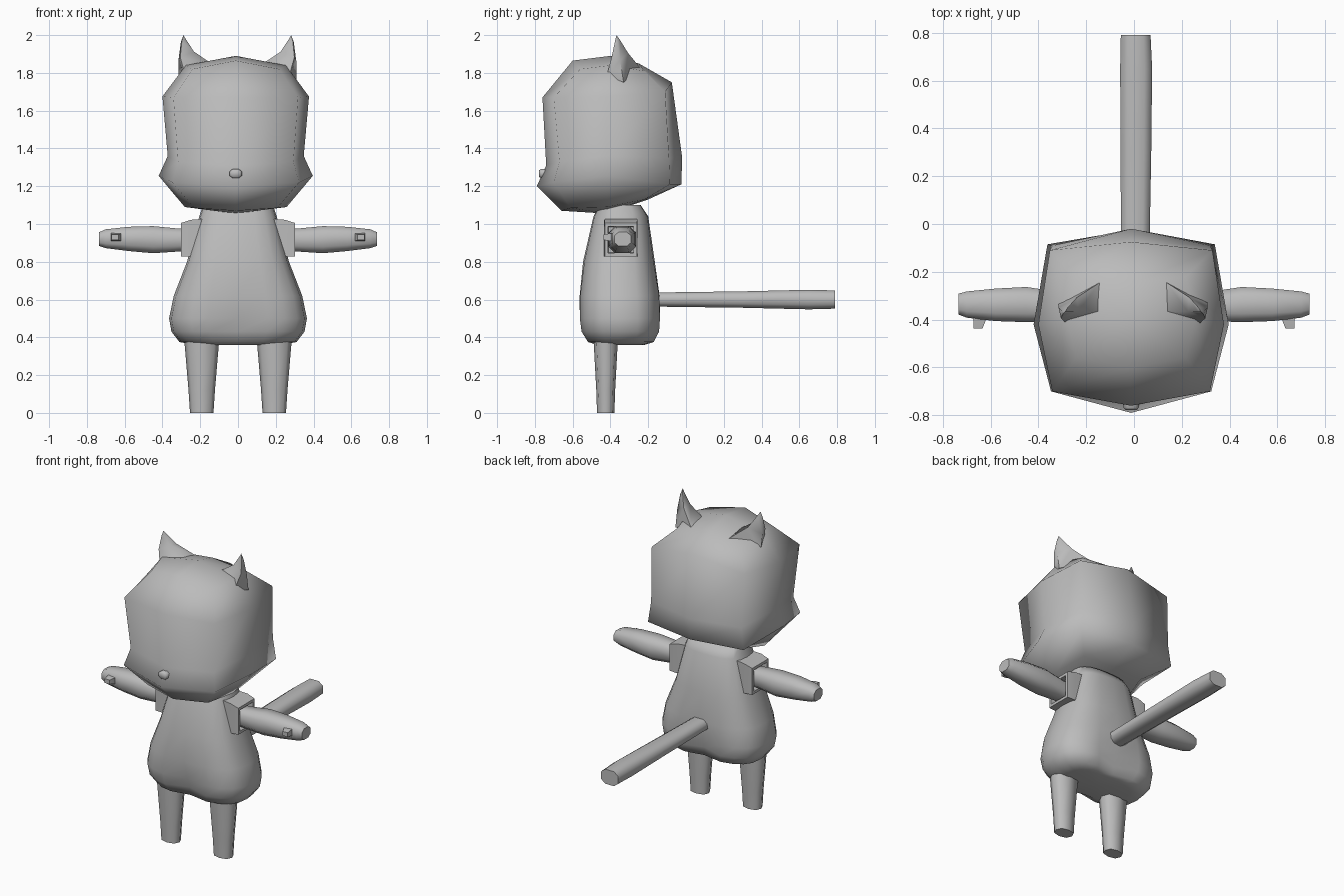
import bpy, bmesh, math
from mathutils import Vector

if "Cube" in bpy.data.objects:
    bpy.data.objects.remove(bpy.data.objects["Cube"])

mat = bpy.data.materials.new("plain grey")
mat.diffuse_color = (0.5, 0.5, 0.5, 1)
mat.use_nodes = True
mat.node_tree.nodes["Principled BSDF"].inputs["Base Color"].default_value = mat.diffuse_color


def loft(name, rings, start=None, end=None, angle=60):
    """Skin equal-length rings of points; ends close with a pole or a flat cap."""
    bm = bmesh.new()
    loops = [[bm.verts.new(p) for p in r] for r in rings]
    n = len(loops[0])
    for a, b in zip(loops, loops[1:]):
        for i in range(n):
            j = (i + 1) % n
            bm.faces.new((a[i], a[j], b[j], b[i]))
    for loop, pole in ((loops[0], start), (loops[-1], end)):
        if pole is None:
            bm.faces.new(loop)
        else:
            v = bm.verts.new(pole)
            for i in range(n):
                bm.faces.new((loop[i], loop[(i + 1) % n], v))
    bmesh.ops.recalc_face_normals(bm, faces=bm.faces[:])
    me = bpy.data.meshes.new(name)
    bm.to_mesh(me)
    bm.free()
    me.materials.append(mat)
    for p in me.polygons:
        p.use_smooth = True
    me.set_sharp_from_angle(angle=math.radians(angle))
    ob = bpy.data.objects.new(name, me)
    bpy.context.collection.objects.link(ob)
    return ob


def oval(n, ru, rv, power=1.0, turn=0.0):
    """Points of a rounded oval; a power below 1 makes it boxier."""
    pts = []
    for i in range(n):
        a = 2 * math.pi * i / n + turn
        c, s = math.cos(a), math.sin(a)
        pts.append((ru * math.copysign(abs(c) ** power, c),
                    rv * math.copysign(abs(s) ** power, s)))
    return pts


# Head: half rings from front middle round to back middle, then mirrored
HX = -0.012
half_rings = [
    [(0, -.66, 1.07), (.22, -.61, 1.085), (.27, -.42, 1.09), (.22, -.22, 1.13), (0, -.20, 1.13)],
    [(0, -.79, 1.20), (.335, -.70, 1.22), (.408, -.42, 1.255), (.35, -.085, 1.21), (0, -.025, 1.21)],
    [(0, -.74, 1.31), (.305, -.67, 1.33), (.36, -.42, 1.36), (.33, -.09, 1.35), (0, -.02, 1.35)],
    [(0, -.76, 1.67), (.33, -.70, 1.67), (.388, -.42, 1.675), (.34, -.11, 1.70), (0, -.075, 1.75)],
    [(0, -.60, 1.865), (.23, -.56, 1.82), (.265, -.40, 1.84), (.23, -.22, 1.81), (0, -.25, 1.85)],
]
head = []
for h in half_rings:
    full = h + [(-x, y, z) for x, y, z in h[3:0:-1]]
    head.append([(x + HX, y, z) for x, y, z in full])
loft("head", head, (HX, -.42, 1.055), (HX, -.40, 1.89), 75)

# Nose
nose = [[(HX + u, y, 1.267 + v) for u, v in oval(8, r * .034, r * .026, .8, math.pi / 8)]
        for y, r in ((-.735, 1), (-.768, 1), (-.777, .75))]
loft("nose", nose)

# Body: height, half width, front, back, crease depth at the middle
body = []
for z, hx, yf, yb, dent in (
        (.36, .22, -.47, -.22, 0), (.375, .31, -.525, -.165, .03), (.43, .352, -.56, -.135, .055),
        (.50, .365, -.57, -.13, .04), (.62, .34, -.568, -.135, .005), (.80, .27, -.545, -.165, 0),
        (1.04, .205, -.49, -.20, 0), (1.10, .185, -.46, -.24, 0)):
    ring = []
    for u, v in oval(20, hx, (yb - yf) / 2, .72):
        if abs(u) < .02:
            v -= math.copysign(dent, v)
        ring.append((u, (yf + yb) / 2 + v, z))
    body.append(ring)
loft("body", body, (0, -.35, .375))

# Tail
tail = [[(cx + u, y, .60 + v) for u, v in oval(8, rx, rz, .75, math.pi / 8)]
        for y, cx, rx, rz in ((-.25, .005, .063, .040), (-.13, .005, .063, .040),
                              (.30, .008, .068, .046), (.65, .009, .071, .055),
                              (.79, .007, .066, .051))]
loft("tail", tail)

for s, side in ((-1, "left"), (1, "right")):
    # Leg
    leg = [[(s * .192 + u, -.425 + v, z) for u, v in oval(8, rx, ry, .8)]
           for z, rx, ry in ((0, .062, .046), (.12, .07, .05), (.38, .092, .064), (.46, .095, .066))]
    loft(side + "_leg", leg)

    # Sleeve: open square cuff with a recessed inside
    sleeve = [[(s * x, -.345 + u, cz + v) for u, v in oval(4, r * 1.414, rz * 1.414, 1, math.pi / 4)]
              for x, cz, r, rz in ((.15, .93, .08, .10), (.25, .925, .088, .097),
                                   (.303, .917, .085, .088), (.303, .917, .068, .070),
                                   (.27, .917, .066, .068))]
    loft(side + "_sleeve", sleeve, angle=40)

    # Arm
    arm = [[(s * x, cy + u, cz + v) for u, v in oval(8, ry, rz, .75, math.pi / 8)]
           for x, cy, ry, rz, cz in ((.22, -.345, .062, .062, .915), (.31, -.345, .064, .064, .915),
                                     (.45, -.337, .078, .076, .917), (.58, -.338, .072, .068, .921),
                                     (.70, -.337, .058, .053, .922), (.735, -.335, .046, .039, .920))]
    loft(side + "_arm", arm)

    # Thumb
    thumb = [[(s * x + u, y, .93 + v) for u, v in oval(4, r * 1.3, r, 1, math.pi / 4)]
             for x, y, r in ((.645, -.34, .033), (.645, -.395, .030), (.652, -.438, .020))]
    loft(side + "_thumb", thumb)

    # Ear: four-sided curved cone
    base = [(.14, -.245, 1.83), (.13, -.365, 1.845), (.275, -.42, 1.785), (.312, -.33, 1.75)]
    tip = Vector((.285, -.368, 2.0))
    mid = [Vector(p).lerp(tip, .5) + Vector((.022, 0, -.01)) for p in base]
    mid[3].x = .312
    top = [Vector(p).lerp(tip, .85) + Vector((.01, 0, 0)) for p in base]
    ear = [[(s * p[0] + HX * .3, p[1], p[2]) for p in r] for r in (base, mid, top)]
    loft(side + "_ear", ear, None, (s * tip.x + HX * .3, tip.y, tip.z), 80)
